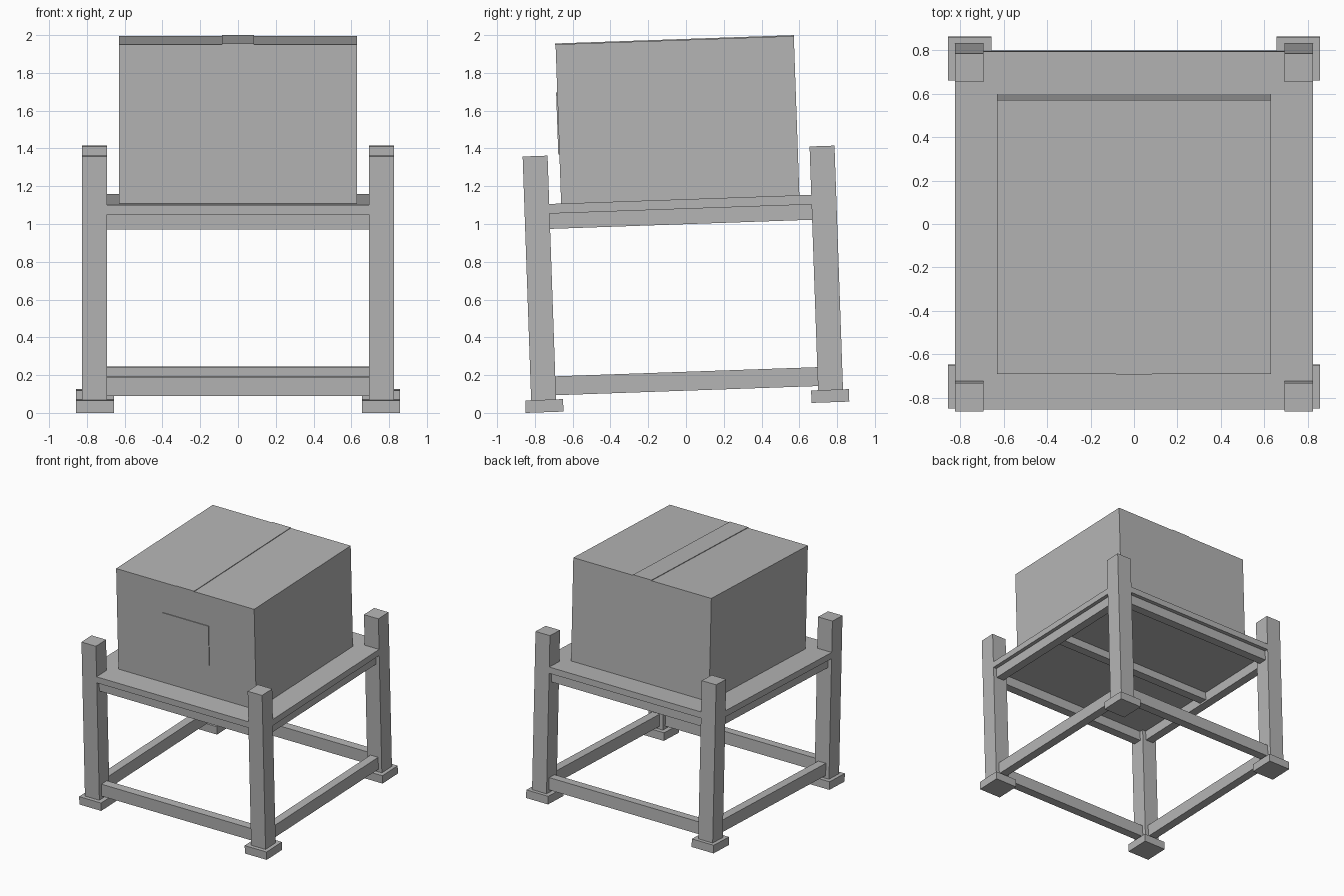
import bpy
import math
from mathutils import Matrix

if "Cube" in bpy.data.objects:
    bpy.data.objects.remove(bpy.data.objects["Cube"])

TILT = math.radians(2)          # the whole stand leans back on uneven ground
LEAN = Matrix.Translation((0, 0.008, 0.0299)) @ Matrix.Rotation(TILT, 4, 'X')

grey = bpy.data.materials.new("plain_grey")
grey.diffuse_color = (0.46, 0.46, 0.46, 1)
grey.use_nodes = True
grey.node_tree.nodes["Principled BSDF"].inputs["Base Color"].default_value = grey.diffuse_color


def block(name, x, y, z):
    """Box given by its (min, max) range on each axis, in the stand's own frame."""
    size = [b - a for a, b in (x, y, z)]
    centre = [(a + b) / 2 for a, b in (x, y, z)]
    bpy.ops.mesh.primitive_cube_add(size=1)
    ob = bpy.context.object
    ob.name = name
    ob.data.transform(LEAN @ Matrix.Translation(centre) @ Matrix.Diagonal((*size, 1)))
    ob.data.materials.append(grey)
    return ob


def around(c, half):
    return (c - half, c + half)


LEG = 0.76       # leg centre distance
INNER = 0.70     # rail half length, just inside the legs

# Legs and foot pads
for sx, side in ((-1, "left"), (1, "right")):
    for sy, end in ((-1, "front"), (1, "back")):
        block(f"{end}_{side}_leg", around(sx * LEG, 0.066), around(sy * LEG, 0.066), (0.05, 1.357))
        block(f"{end}_{side}_foot", around(sx * 0.757, 0.1), around(sy * 0.757, 0.1), (0, 0.066))

# Aprons under the top and stretchers near the feet
for part, z in (("apron", (0.969, 1.052)), ("stretcher", (0.088, 0.188))):
    for s, end, side in ((-1, "front", "left"), (1, "back", "right")):
        block(f"{end}_{part}", (-INNER, INNER), around(s * LEG, 0.035), z)
        block(f"{side}_{part}", around(s * LEG, 0.035), (-INNER, INNER), z)

# Table top with its central support bar
block("table_top", (-0.826, 0.826), (-0.826, 0.826), (1.05, 1.101))
block("support_bar", (-0.73, 0.73), (-0.035, 0.035), (0.985, 1.052))

# Carton with tape strip and front label
block("carton", (-0.631, 0.631), (-0.631, 0.631), (1.10, 1.944))
block("tape_strip", (-0.084, 0.084), (-0.634, 0.631), (1.942, 1.949))
block("front_label", (-0.21, 0.21), (-0.637, -0.63), (1.36, 1.69))
